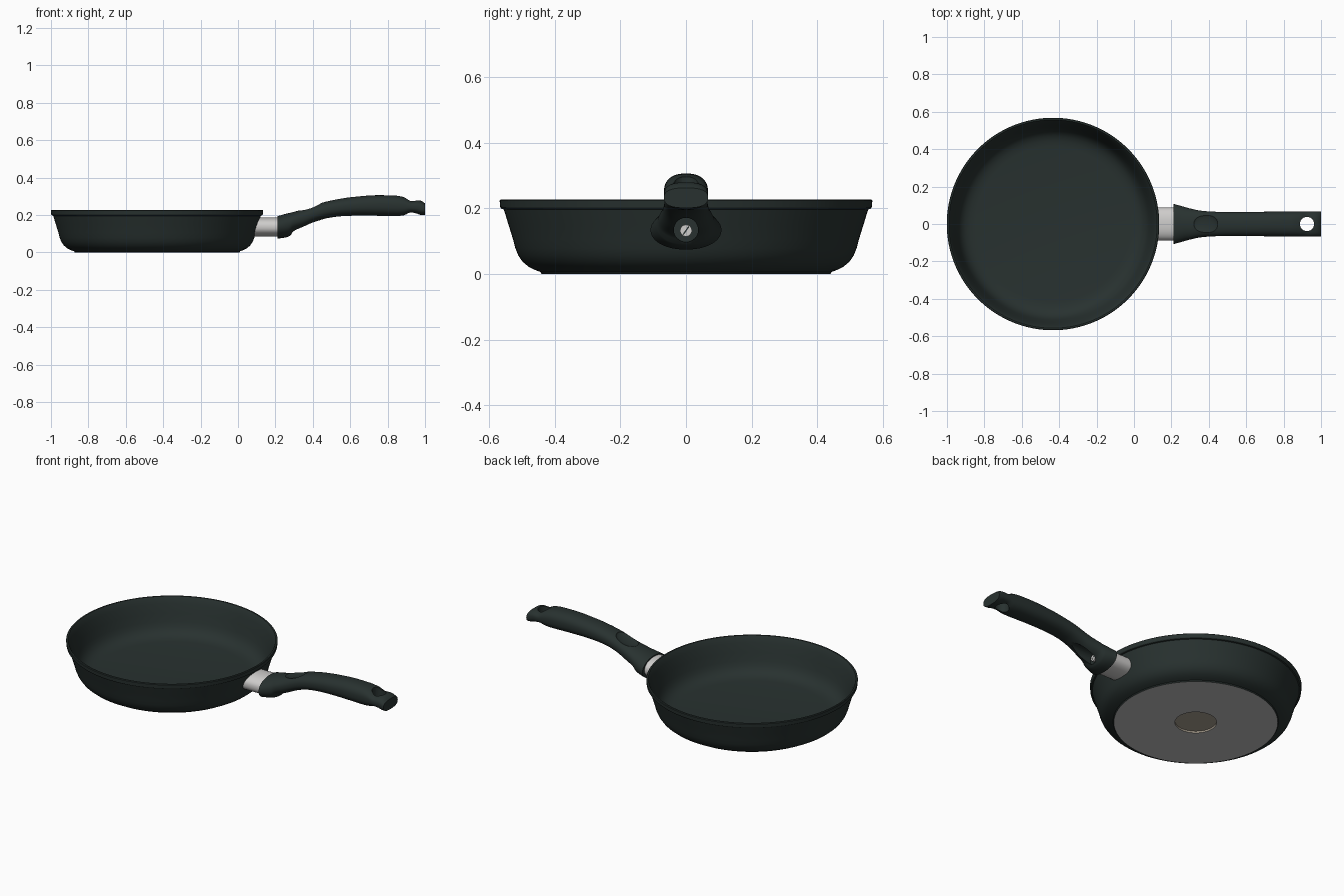
import bpy, bmesh, math
from mathutils import Matrix

if "Cube" in bpy.data.objects:
    bpy.data.objects.remove(bpy.data.objects["Cube"])

CX = -0.433  # pan centre


def mat(name, rgb):
    m = bpy.data.materials.new(name)
    m.diffuse_color = (*rgb, 1)
    m.use_nodes = True
    m.node_tree.nodes["Principled BSDF"].inputs["Base Color"].default_value = m.diffuse_color
    return m


DARK = mat("dark_green_black", (0.021, 0.031, 0.029))
STEEL = mat("brushed_steel", (0.62, 0.61, 0.60))
GREY = mat("base_grey", (0.51, 0.51, 0.51))
BRONZE = mat("medallion_bronze", (0.40, 0.35, 0.28))


def finish(name, bm, m, smooth=True):
    bmesh.ops.recalc_face_normals(bm, faces=bm.faces)
    me = bpy.data.meshes.new(name)
    bm.to_mesh(me)
    bm.free()
    ob = bpy.data.objects.new(name, me)
    bpy.context.collection.objects.link(ob)
    me.materials.append(m)
    if smooth:
        shade(ob)
    return ob


def activate(ob):
    bpy.ops.object.select_all(action='DESELECT')
    ob.select_set(True)
    bpy.context.view_layer.objects.active = ob


def shade(ob):
    activate(ob)
    bpy.ops.object.shade_smooth_by_angle(angle=math.radians(32))


def revolve(name, pts, m, n=128):
    bm = bmesh.new()
    vs = [bm.verts.new((r, 0, z)) for r, z in pts]
    es = [bm.edges.new(p) for p in zip(vs, vs[1:])]
    bmesh.ops.spin(bm, geom=vs + es, cent=(0, 0, 0), axis=(0, 0, 1),
                   angle=math.tau, steps=n, use_duplicate=False)
    bmesh.ops.remove_doubles(bm, verts=bm.verts, dist=1e-5)
    bmesh.ops.translate(bm, verts=bm.verts, vec=(CX, 0, 0))
    return finish(name, bm, m)


def skin(name, rings, m):
    bm = bmesh.new()
    rows = [[bm.verts.new(p) for p in ring] for ring in rings]
    n = len(rows[0])
    for a, b in zip(rows, rows[1:]):
        for i in range(n):
            bm.faces.new((a[i], a[(i + 1) % n], b[(i + 1) % n], b[i]))
    bm.faces.new(rows[0])
    bm.faces.new(rows[-1])
    return finish(name, bm, m)


def section(top, bot, w, e, n=48):
    """Superellipse outline in y, z."""
    out = []
    for i in range(n):
        a = math.tau * i / n
        c, s = math.cos(a), math.sin(a)
        out.append((w * math.copysign(abs(c) ** (2 / e), c),
                    (top + bot) / 2 + (top - bot) / 2 * math.copysign(abs(s) ** (2 / e), s)))
    return out


def curve(pts, x):
    """Monotone cubic through (x, value) points."""
    d = [(b[1] - a[1]) / (b[0] - a[0]) for a, b in zip(pts, pts[1:])]
    t = [d[0]] + [2 * a * b / (a + b) if a * b > 0 else 0 for a, b in zip(d, d[1:])] + [d[-1]]
    i = max(k for k in range(len(d)) if pts[k][0] <= x + 1e-9)
    h = pts[i + 1][0] - pts[i][0]
    u = (x - pts[i][0]) / h
    return ((1 + 2 * u) * (1 - u) ** 2 * pts[i][1] + u * (1 - u) ** 2 * h * t[i]
            + u * u * (3 - 2 * u) * pts[i + 1][1] + u * u * (u - 1) * h * t[i + 1])


def cut(ob, bm):
    c = finish("cutter", bm, DARK, False)
    c.hide_render = True
    md = ob.modifiers.new("cut", 'BOOLEAN')
    md.operation, md.object, md.solver = 'DIFFERENCE', c, 'EXACT'
    activate(ob)
    bpy.ops.object.modifier_apply(modifier=md.name)
    bpy.data.objects.remove(c)


def cylinder(r, depth, loc, axis='Z', n=40):
    bm = bmesh.new()
    rot = Matrix.Rotation(math.pi / 2, 4, 'Y') if axis == 'X' else Matrix()
    bmesh.ops.create_cone(bm, cap_ends=True, segments=n, radius1=r, radius2=r, depth=depth,
                          matrix=Matrix.Translation(loc) @ rot)
    return bm


# pan bowl: outside, rim, inside
revolve("pan_body", [
    (0.440, 0.0), (0.444, 0.006), (0.460, 0.012), (0.480, 0.022), (0.498, 0.037), (0.511, 0.056),
    (0.520, 0.078), (0.527, 0.105), (0.541, 0.15), (0.555, 0.196), (0.562, 0.198), (0.566, 0.203),
    (0.568, 0.223), (0.565, 0.226), (0.557, 0.226), (0.554, 0.222), (0.541, 0.19), (0.526, 0.14),
    (0.513, 0.095), (0.503, 0.07), (0.489, 0.05), (0.470, 0.035), (0.445, 0.026), (0.415, 0.022),
    (0.0, 0.022)], DARK)

# underside plate and recessed medallion
revolve("base_plate", [(0.440, 0.0), (0.112, 0.0)], GREY)
revolve("base_medallion", [(0.112, 0.0), (0.112, 0.010), (0.0, 0.010)], BRONZE)

# metal ferrule, its inner end following the bowl wall
sec = section(0.187, 0.086, 0.088, 2.3)
wall = [(CX + math.sqrt((0.514 + (z - 0.07) * 0.31) ** 2 - y * y), y, z) for y, z in sec]
skin("ferrule", [wall, [(0.222, y, z) for y, z in sec]], STEEL)

# handle
TOP = [(0.21, 0.193), (0.25, 0.205), (0.30, 0.217), (0.37, 0.239), (0.45, 0.266), (0.53, 0.284),
       (0.62, 0.297), (0.75, 0.306), (0.84, 0.304), (0.89, 0.295), (0.93, 0.277),
       (0.96, 0.279), (0.98, 0.276), (1.0, 0.262)]
BOT = [(0.21, 0.074), (0.25, 0.079), (0.28, 0.090), (0.293, 0.108), (0.35, 0.133), (0.41, 0.162),
       (0.48, 0.184), (0.56, 0.194), (0.65, 0.197), (0.85, 0.195), (0.89, 0.199), (0.925, 0.210),
       (0.96, 0.206), (0.98, 0.200), (1.0, 0.201)]
WID = [(0.21, 0.108), (0.25, 0.097), (0.30, 0.083), (0.36, 0.071), (0.42, 0.066), (0.52, 0.064),
       (0.65, 0.065), (0.85, 0.067), (1.0, 0.067)]
EXP = [(0.21, 2.1), (0.4, 2.3), (0.7, 2.35), (1.0, 2.6)]
rings = []
for k in range(80):
    x = 0.21 + 0.79 * k / 79
    prof = section(curve(TOP, x), curve(BOT, x), curve(WID, x), curve(EXP, x))
    rings.append([(x, y, z) for y, z in prof])
handle = skin("handle", rings, DARK)

# hanging hole, screw pocket, thumb dimple
cut(handle, cylinder(0.038, 0.4, (0.925, 0, 0.24)))
cut(handle, cylinder(0.037, 0.24, (0.395, 0, 0.134), 'X'))
bm = bmesh.new()
bmesh.ops.create_uvsphere(bm, u_segments=48, v_segments=32, radius=1,
                          matrix=Matrix.Translation((0.383, 0, 0.2465))
                          @ Matrix.Rotation(math.radians(-18), 4, 'Y')
                          @ Matrix.Diagonal((0.068, 0.06, 0.018, 1)))
cut(handle, bm)
shade(handle)

# screw with a slot
finish("screw_head", cylinder(0.018, 0.014, (0.281, 0, 0.132), 'X', 24), STEEL)
bm = bmesh.new()
bmesh.ops.create_cube(bm, size=1, matrix=Matrix.Translation((0.288, 0, 0.132))
                      @ Matrix.Rotation(math.radians(-35), 4, 'X')
                      @ Matrix.Diagonal((0.001, 0.004, 0.03, 1)))
finish("screw_slot", bm, DARK, False)
